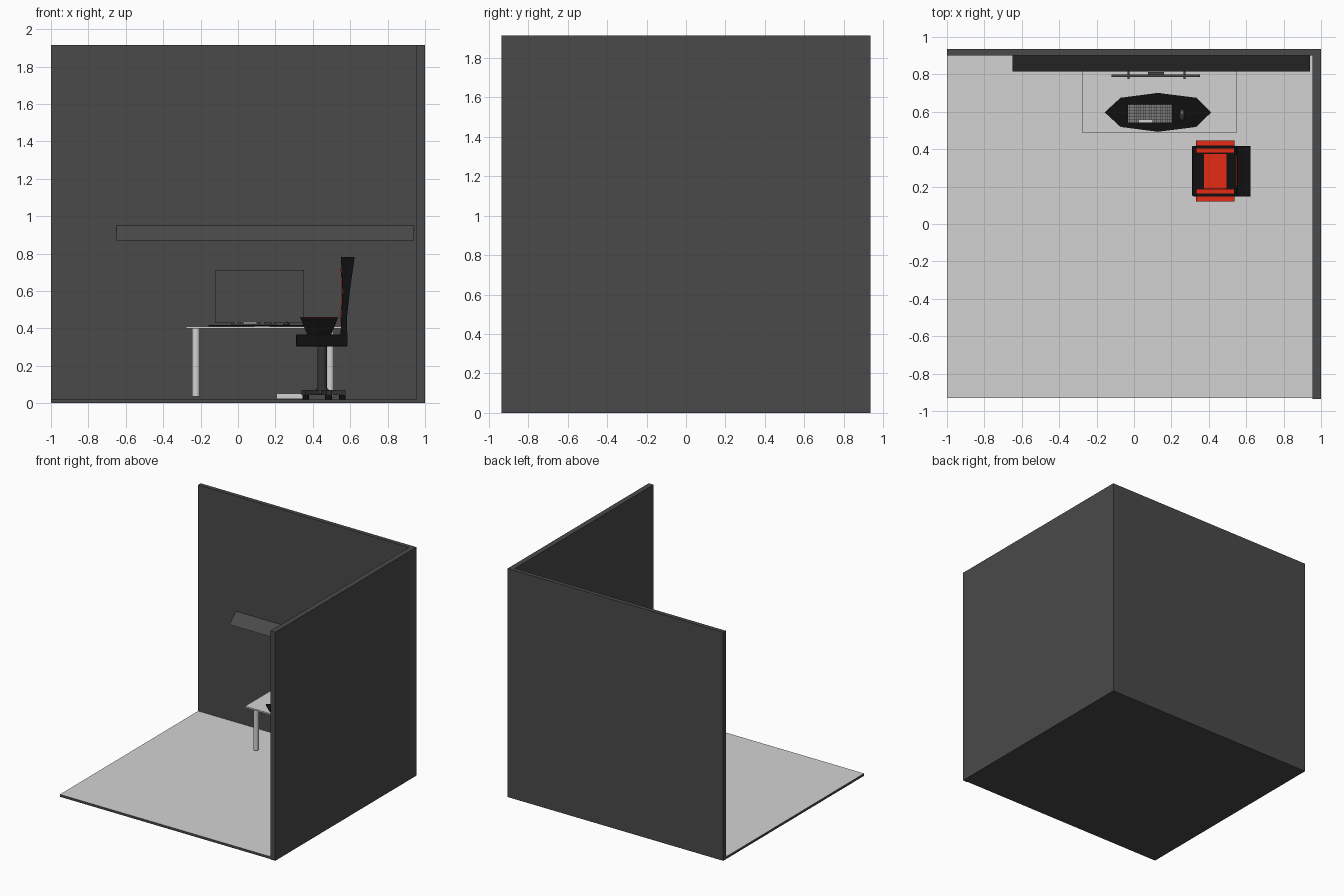
import bpy, bmesh, math
from mathutils import Vector

cube = bpy.data.objects.get("Cube")
if cube:
    bpy.data.objects.remove(cube, do_unlink=True)


def material(name, rgb):
    m = bpy.data.materials.new(name)
    m.use_nodes = True
    m.diffuse_color = (*rgb, 1)
    m.node_tree.nodes["Principled BSDF"].inputs["Base Color"].default_value = (*rgb, 1)
    return m


CHARCOAL = material("charcoal", (0.067, 0.067, 0.067))
PALE = material("pale grey", (0.65, 0.65, 0.65))
BLACK = material("black", (0.005, 0.005, 0.005))
RED = material("red", (0.82, 0.023, 0.007))
KEYS = material("key grey", (0.2, 0.2, 0.2))
STEEL = material("dark steel", (0.035, 0.035, 0.035))


def finish(name, bm, *mats):
    bmesh.ops.recalc_face_normals(bm, faces=bm.faces)
    mesh = bpy.data.meshes.new(name)
    bm.to_mesh(mesh)
    bm.free()
    ob = bpy.data.objects.new(name, mesh)
    for m in mats:
        mesh.materials.append(m)
    bpy.context.collection.objects.link(ob)
    return ob


def add_box(bm, x, y, z):
    verts = bmesh.ops.create_cube(bm, size=1)["verts"]
    for v in verts:
        v.co = Vector((r[0] + (c + 0.5) * (r[1] - r[0])) for r, c in zip((x, y, z), v.co))
    return verts


def box(name, x, y, z, *mats):
    bm = bmesh.new()
    add_box(bm, x, y, z)
    return finish(name, bm, *mats)


def prism(name, outline, lo, hi, axis, mat):
    """Extrude a 2D outline from lo to hi along y or z."""
    bm = bmesh.new()
    place = (lambda a, b, t: (a, t, b)) if axis == "y" else (lambda a, b, t: (a, b, t))
    if axis == "x":
        place = lambda a, b, t: (t, a, b)
    rings = [[bm.verts.new(place(a, b, t)) for a, b in outline] for t in (lo, hi)]
    for ring in rings:
        bm.faces.new(ring)
    for i in range(len(outline)):
        j = (i + 1) % len(outline)
        bm.faces.new((rings[0][i], rings[0][j], rings[1][j], rings[1][i]))
    return finish(name, bm, mat)


def cylinder(name, x, y, z0, z1, r, mat, sides=24, top=None):
    bm = bmesh.new()
    bmesh.ops.create_cone(bm, cap_ends=True, segments=sides, radius1=r,
                          radius2=r if top is None else top, depth=z1 - z0)
    bmesh.ops.translate(bm, verts=bm.verts, vec=(x, y, (z0 + z1) / 2))
    for f in bm.faces:
        f.smooth = len(f.verts) == 4
    return finish(name, bm, mat)


# Room shell: floor has a pale upper face
floor = box("floor", (-1, 1), (-0.93, 0.935), (0, 0.02), CHARCOAL, PALE)
for p in floor.data.polygons:
    p.material_index = int(p.normal.z > 0.5)
box("back_wall", (-1, 0.955), (0.9, 0.935), (0.02, 1.915), CHARCOAL)
box("side_wall", (0.955, 1), (-0.935, 0.935), (0, 1.915), CHARCOAL)
prism("sloped_shelf", [(0.9, 0.95), (0.815, 0.87), (0.9, 0.87)], -0.65, 0.94, "x", CHARCOAL)

# Desk
box("desk_top", (-0.278, 0.55), (0.49, 0.89), (0.398, 0.41), PALE)
for x in (-0.225, 0.492):
    for y in (0.56, 0.83):
        cylinder("desk_leg", x, y, 0.035, 0.4, 0.021, PALE)
box("floor_box", (0.205, 0.37), (0.6, 0.75), (0.022, 0.053), PALE)

# Monitor with feet
box("monitor", (-0.12, 0.352), (0.785, 0.8), (0.43, 0.712), CHARCOAL)
box("monitor_back", (0.075, 0.16), (0.8, 0.812), (0.5, 0.65), CHARCOAL)
for x in (-0.03, 0.27):
    box("monitor_foot", (x - 0.005, x + 0.005), (0.775, 0.82), (0.41, 0.432), CHARCOAL)

# Desk mat: a long octagon
half = [(-0.285, 0), (-0.2, 0.078), (0, 0.104), (0.205, 0.078), (0.285, 0)]
outline = half + [(x, -y) for x, y in reversed(half[1:-1])]
prism("desk_mat", [(x + 0.128, y + 0.597) for x, y in outline], 0.41, 0.418, "z", BLACK)

# Keyboard
box("keyboard", (-0.036, 0.206), (0.54, 0.642), (0.418, 0.427), STEEL)
bm = bmesh.new()
cols, rows = 20, 6
for i in range(cols):
    for j in range(rows):
        if j == 0 and 5 <= i < 11:
            continue
        x, y = -0.033 + i * 0.0118, 0.543 + j * 0.0162
        add_box(bm, (x, x + 0.0096), (y, y + 0.0135), (0.427, 0.434))
finish("keys", bm, KEYS)
box("space_bar", (0.026, 0.095), (0.543, 0.556), (0.427, 0.434), PALE)

# Mouse
bm = bmesh.new()
bmesh.ops.create_uvsphere(bm, u_segments=20, v_segments=12, radius=1)
for v in bm.verts:
    v.co = (0.257 + v.co.x * 0.016, 0.582 + v.co.y * 0.034, 0.418 + max(v.co.z, 0) * 0.018)
for f in bm.faces:
    f.smooth = True
finish("mouse", bm, STEEL)
box("mouse_wheel", (0.2545, 0.2595), (0.59, 0.602), (0.425, 0.437), PALE)

# Chair seat and backrest, facing -x
CX, CY = 0.45, 0.283
seat = box("seat", (0.31, 0.585), (0.148, 0.418), (0.302, 0.368), BLACK)
bevel = seat.modifiers.new("soft_edges", "BEVEL")
bevel.width, bevel.segments = 0.008, 2
box("seat_panel", (0.375, 0.495), (0.19, 0.375), (0.366, 0.373), RED)
prism("backrest", [(0.548, 0.31), (0.585, 0.31), (0.583, 0.46), (0.598, 0.6), (0.624, 0.782),
                   (0.55, 0.782), (0.558, 0.6), (0.548, 0.36)], 0.148, 0.416, "y", BLACK)
prism("backrest_panel", [(0.55, 0.42), (0.558, 0.6), (0.5525, 0.72), (0.5485, 0.72),
                         (0.554, 0.6), (0.546, 0.42)], 0.2, 0.365, "y", RED)

# Armrests: tapered blocks with two red strips on top
for side in (-1, 1):
    bm = bmesh.new()
    inner, outer = CY + side * 0.096, CY + side * 0.163
    for v in add_box(bm, (0.332, 0.536), sorted((inner, outer)), (0.36, 0.46)):
        if v.co.z < 0.4:
            v.co.x = CX - 0.016 + (v.co.x - 0.434) * 0.6
            v.co.y = inner + (v.co.y - inner) * 0.6
    finish("armrest", bm, BLACK)
    for a, b in ((0.096, 0.121), (0.136, 0.163)):
        box("armrest_strip", (0.333, 0.535), sorted((CY + side * a, CY + side * b)),
            (0.458, 0.462), RED)

# Chair column and five-armed base on casters
cylinder("column", CX, CY, 0.06, 0.31, 0.026, STEEL)
cylinder("base_hub", CX, CY, 0.048, 0.078, 0.045, STEEL, top=0.032)
for k in range(5):
    a = math.tau * k / 5
    arm = box("base_arm", (0.02, 0.125), (-0.016, 0.016), (0.045, 0.07), STEEL)
    arm.location = (CX, CY, 0)
    arm.rotation_euler.z = a
    cylinder("caster", CX + 0.108 * math.cos(a), CY + 0.108 * math.sin(a),
             0.02, 0.046, 0.018, BLACK, 16)
